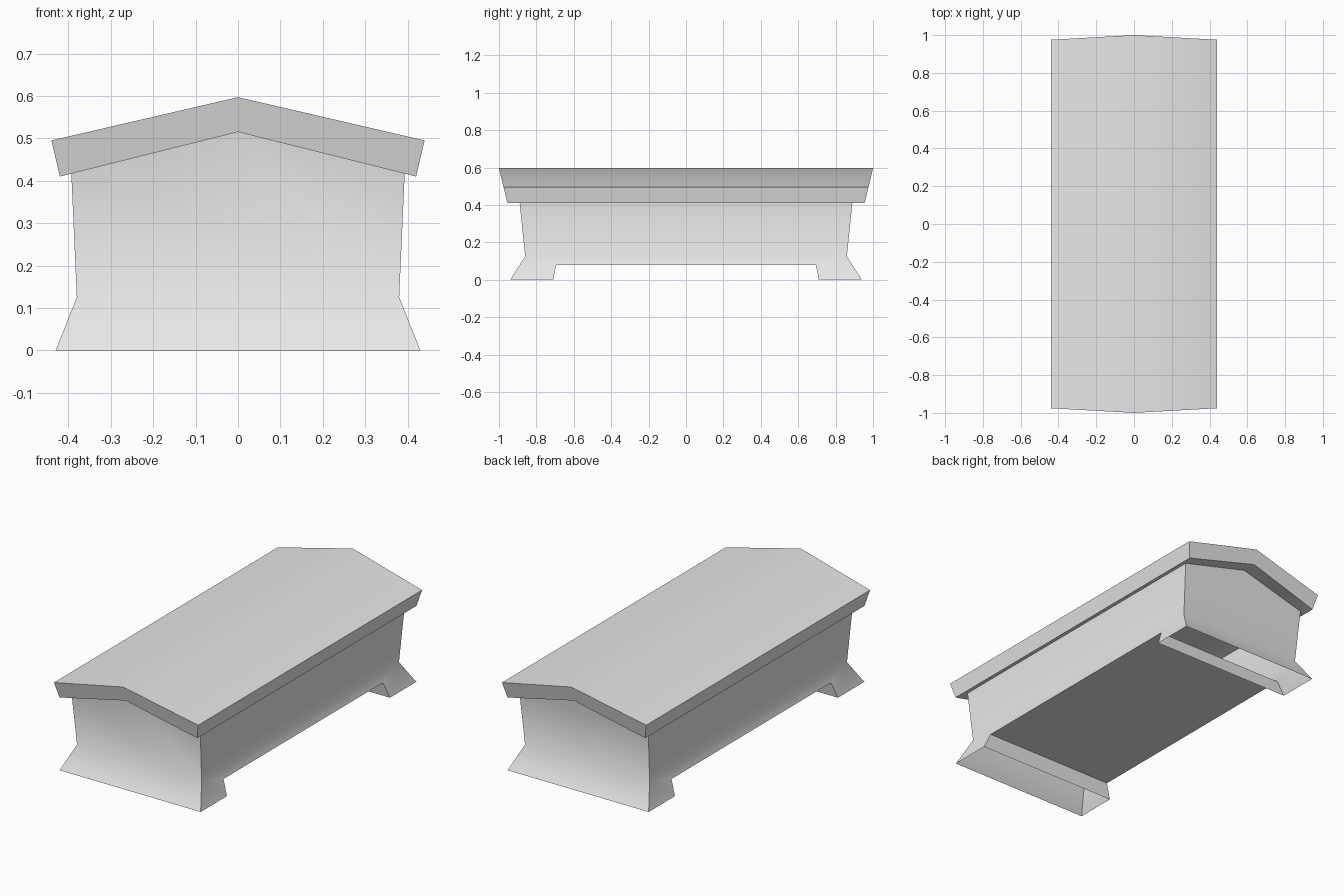
import bpy
import bmesh
import math

cube = bpy.data.objects.get("Cube")
if cube:
    bpy.data.objects.remove(cube)

stone = bpy.data.materials.new("grey_stone")
stone.use_nodes = True
stone.diffuse_color = (0.8, 0.8, 0.8, 1)
stone.node_tree.nodes["Principled BSDF"].inputs["Base Color"].default_value = (0.8, 0.8, 0.8, 1)


def build(name, faces):
    """Make a welded object from lists of corner points, with soft shallow creases."""
    bm = bmesh.new()
    for corners in faces:
        bm.faces.new([bm.verts.new(c) for c in corners])
    bmesh.ops.remove_doubles(bm, verts=bm.verts, dist=0.0005)
    bmesh.ops.recalc_face_normals(bm, faces=bm.faces)
    mesh = bpy.data.meshes.new(name)
    bm.to_mesh(mesh)
    bm.free()
    mesh.materials.append(stone)
    obj = bpy.data.objects.new(name, mesh)
    bpy.context.collection.objects.link(obj)
    bpy.ops.object.select_all(action="DESELECT")
    obj.select_set(True)
    bpy.context.view_layer.objects.active = obj
    bpy.ops.object.shade_smooth_by_angle(angle=math.radians(45))
    return obj


# Chest: hollow shell, half-width and half-length at each level
foot = (0.43, 0.94, 0.0)
waist = (0.38, 0.86, 0.125)
rim = (0.393, 0.89, 0.418)
apex = (0.0, 0.90, 0.515)
leg = (0.43, 0.71, 0.0)       # inner edge of the foot
floor = (0.398, 0.695, 0.08)  # raised floor between the feet


def at(p, sx, sy):
    return (p[0] * sx, p[1] * sy, p[2])


chest = []
for s in (-1, 1):
    # long side with the gap between the feet
    chest.append([at(p, s, -1) for p in (waist, foot, leg, floor)]
                 + [at(p, s, 1) for p in (floor, leg, foot, waist)])
    chest.append([at(waist, s, -1), at(waist, s, 1), at(rim, s, 1), at(rim, s, -1)])
    # gable end, flared foot and inner foot panel
    chest.append([at(waist, -1, s), at(waist, 1, s), at(rim, 1, s),
                  at(apex, 1, s), at(rim, -1, s)])
    chest.append([at(foot, -1, s), at(foot, 1, s), at(waist, 1, s), at(waist, -1, s)])
    chest.append([at(leg, -1, s), at(leg, 1, s), at(floor, 1, s), at(floor, -1, s)])
chest.append([at(floor, -1, -1), at(floor, 1, -1), at(floor, 1, 1), at(floor, -1, 1)])
build("chest_body", chest)

# Lid: gabled slab whose ends lean outward towards the ridge
top = [(-0.44, 0.495), (0, 0.597), (0.44, 0.495)]
under = [(-0.42, 0.41), (0, 0.515), (0.42, 0.41)]


def lean(p, s):
    return (p[0], s * (0.955 + 0.24 * (p[1] - 0.41)), p[1])


lid = []
outline = top + under[::-1]
for a, b in zip(outline, outline[1:] + outline[:1]):
    lid.append([lean(a, -1), lean(b, -1), lean(b, 1), lean(a, 1)])
for s in (-1, 1):
    for i in (0, 1):
        lid.append([lean(p, s) for p in (top[i], top[i + 1], under[i + 1], under[i])])
build("lid", lid)
